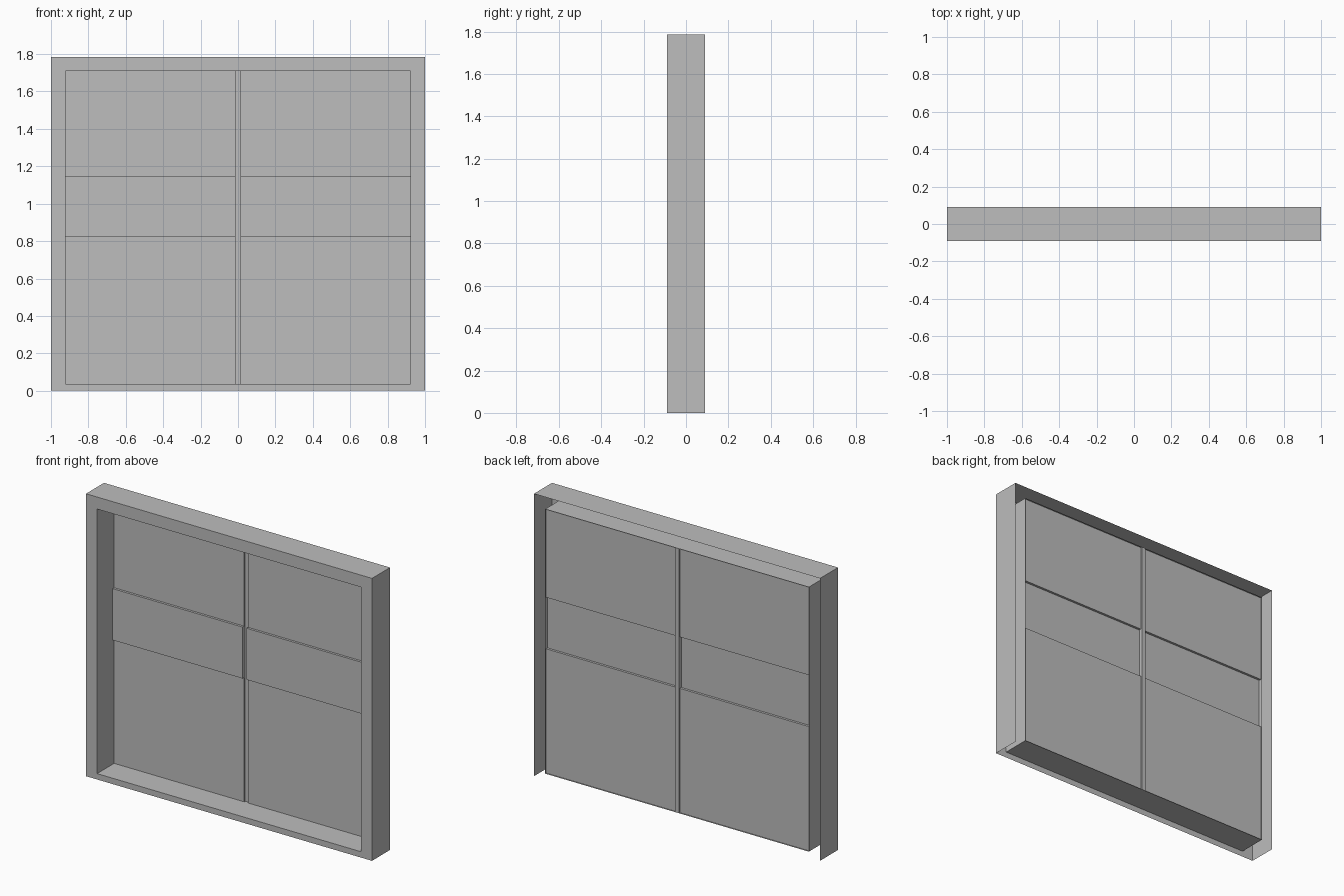
import bpy
import bmesh

if "Cube" in bpy.data.objects:
    bpy.data.objects.remove(bpy.data.objects["Cube"], do_unlink=True)

# Main sizes
HALF_W, HEIGHT = 1.0, 1.785
IN_X, IN_BOTTOM, IN_TOP = 0.922, 0.037, 1.709
FRONT, BACK = -0.09, 0.09
PANE_Y, BAND_Y = 0.08, 0.065
BAND_LOW, BAND_HIGH = 0.822, 1.147
BAR_X = 0.013

grey = bpy.data.materials.new("plain grey")
grey.use_nodes = True
colour = (0.51, 0.51, 0.51, 1)
grey.diffuse_color = colour
grey.node_tree.nodes["Principled BSDF"].inputs["Base Color"].default_value = colour


def make_object(name, quads):
    """Join quads into one welded sheet object."""
    bm = bmesh.new()
    for quad in quads:
        bm.faces.new([bm.verts.new(p) for p in quad])
    bmesh.ops.remove_doubles(bm, verts=bm.verts, dist=1e-5)
    mesh = bpy.data.meshes.new(name)
    bm.to_mesh(mesh)
    bm.free()
    mesh.materials.append(grey)
    obj = bpy.data.objects.new(name, mesh)
    bpy.context.collection.objects.link(obj)
    return obj


def rectangle(x, low, high, y):
    return [(-x, y, low), (x, y, low), (x, y, high), (-x, y, high)]


def bridge(a, b, skip=()):
    """Quads between two rectangles; side order is bottom, +x, top, -x."""
    return [(a[i], a[(i + 1) % 4], b[(i + 1) % 4], b[i])
            for i in range(4) if i not in skip]


# Casing: front ring and outer shell, open at the back and below
outer_front = rectangle(HALF_W, 0, HEIGHT, FRONT)
outer_back = rectangle(HALF_W, 0, HEIGHT, BACK)
inner_front = rectangle(IN_X, IN_BOTTOM, IN_TOP, FRONT)
inner_back = rectangle(IN_X, IN_BOTTOM, IN_TOP, BACK)
make_object("casing", bridge(outer_front, inner_front)
            + bridge(outer_back, outer_front, skip=(0,)))

# Reveal lining the opening
make_object("reveal", bridge(inner_front, inner_back))

# Stepped panes: the middle band stands forward of the rest
profile = [(PANE_Y, IN_BOTTOM), (PANE_Y, BAND_LOW), (BAND_Y, BAND_LOW),
           (BAND_Y, BAND_HIGH), (PANE_Y, BAND_HIGH), (PANE_Y, IN_TOP)]
for name, x0, x1 in (("right_pane", -IN_X, -BAR_X), ("left_pane", BAR_X, IN_X)):
    make_object(name, [((x0, ya, za), (x1, ya, za), (x1, yb, zb), (x0, yb, zb))
                       for (ya, za), (yb, zb) in zip(profile, profile[1:])])

# Centre bar: a channel set back between the panes
channel = [rectangle(BAR_X, IN_BOTTOM, IN_TOP, BACK)]
for (ya, za), (yb, zb) in zip(profile[::2], profile[1::2]):
    for x in (-BAR_X, BAR_X):
        wall = [(x, ya, za), (x, BACK, za), (x, BACK, zb), (x, yb, zb)]
        channel.append(wall if x < 0 else wall[::-1])
make_object("centre_bar", channel)
